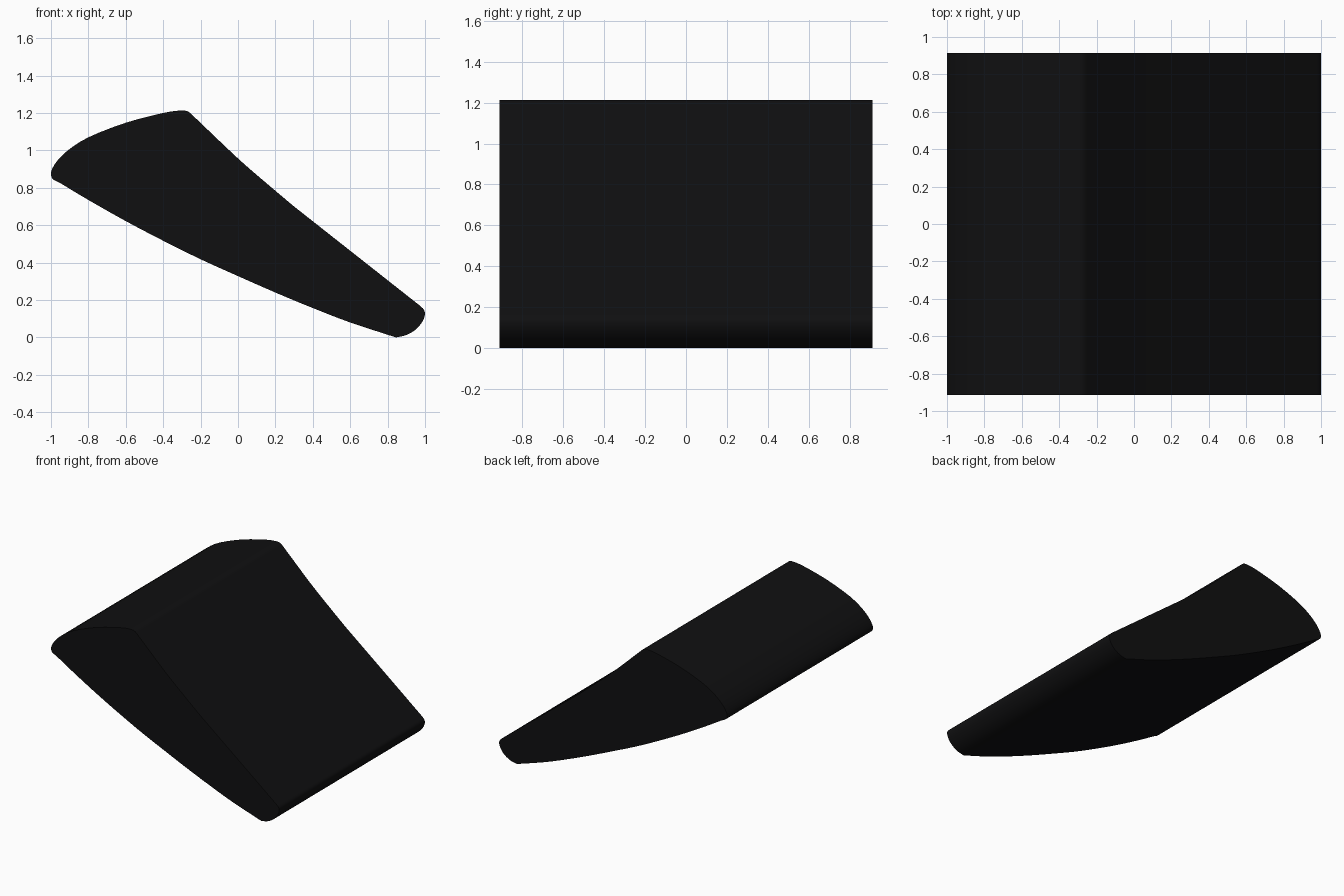
import bpy, bmesh, math
from mathutils import Vector

if "Cube" in bpy.data.objects:
    bpy.data.objects.remove(bpy.data.objects["Cube"])

HALF_DEPTH = 0.913

# Profile sides in the xz plane, clockwise; each side is a smooth curve
SIDES = [
    # rounded nose and domed top
    [(-0.95, 0.825), (-0.985, 0.843), (-0.998, 0.86), (-0.998, 0.89), (-0.97, 0.94),
     (-0.91, 1.0), (-0.8, 1.07), (-0.6, 1.148), (-0.4, 1.2), (-0.31, 1.213),
     (-0.27, 1.209), (-0.245, 1.19)],
    # long concave slope
    [(-0.245, 1.19), (0.0, 0.957), (0.16, 0.818), (0.3, 0.7)],
    # straight slope down to the toe
    [(0.3, 0.7), (0.975, 0.168)],
    # rounded toe
    [(0.975, 0.168), (0.995, 0.147), (0.999, 0.12), (0.985, 0.083), (0.95, 0.042),
     (0.9, 0.013), (0.845, 0.0)],
    # bowed underside
    [(0.845, 0.0), (0.6, 0.08), (0.4, 0.157), (0.2, 0.24), (0.0, 0.328), (-0.2, 0.418),
     (-0.4, 0.517), (-0.6, 0.622), (-0.8, 0.735), (-0.95, 0.825)],
]


def smooth_side(points, steps=3):
    """Catmull-Rom samples along one side, without its last point."""
    p = [Vector(q) for q in points]
    if len(p) == 2:
        return p[:1]
    p = [2 * p[0] - p[1]] + p + [2 * p[-1] - p[-2]]
    out = []
    for a, b, c, d in zip(p, p[1:], p[2:], p[3:]):
        for i in range(steps):
            t = i / steps
            out.append(0.5 * (2 * b + (c - a) * t + (2 * a - 5 * b + 4 * c - d) * t * t
                              + (3 * b - a - 3 * c + d) * t ** 3))
    return out


profile = [q for side in SIDES for q in smooth_side(side)]

# Wedge body: profile extruded along y
bm = bmesh.new()
face = bm.faces.new([bm.verts.new((q.x, -HALF_DEPTH, q.y)) for q in profile])
res = bmesh.ops.extrude_face_region(bm, geom=[face], use_keep_orig=True)
verts = [g for g in res["geom"] if isinstance(g, bmesh.types.BMVert)]
bmesh.ops.translate(bm, verts=verts, vec=(0, 2 * HALF_DEPTH, 0))
bmesh.ops.recalc_face_normals(bm, faces=bm.faces)
mesh = bpy.data.meshes.new("wedge_body")
bm.to_mesh(mesh)
bm.free()
body = bpy.data.objects.new("wedge_body", mesh)
bpy.context.collection.objects.link(body)

# Black material
black = bpy.data.materials.new("black")
black.diffuse_color = (0.005, 0.005, 0.0055, 1)
black.use_nodes = True
black.node_tree.nodes["Principled BSDF"].inputs["Base Color"].default_value = black.diffuse_color
mesh.materials.append(black)

# Smooth curved sides, sharp end caps
bpy.context.view_layer.objects.active = body
body.select_set(True)
bpy.ops.object.shade_smooth_by_angle(angle=math.radians(30))
